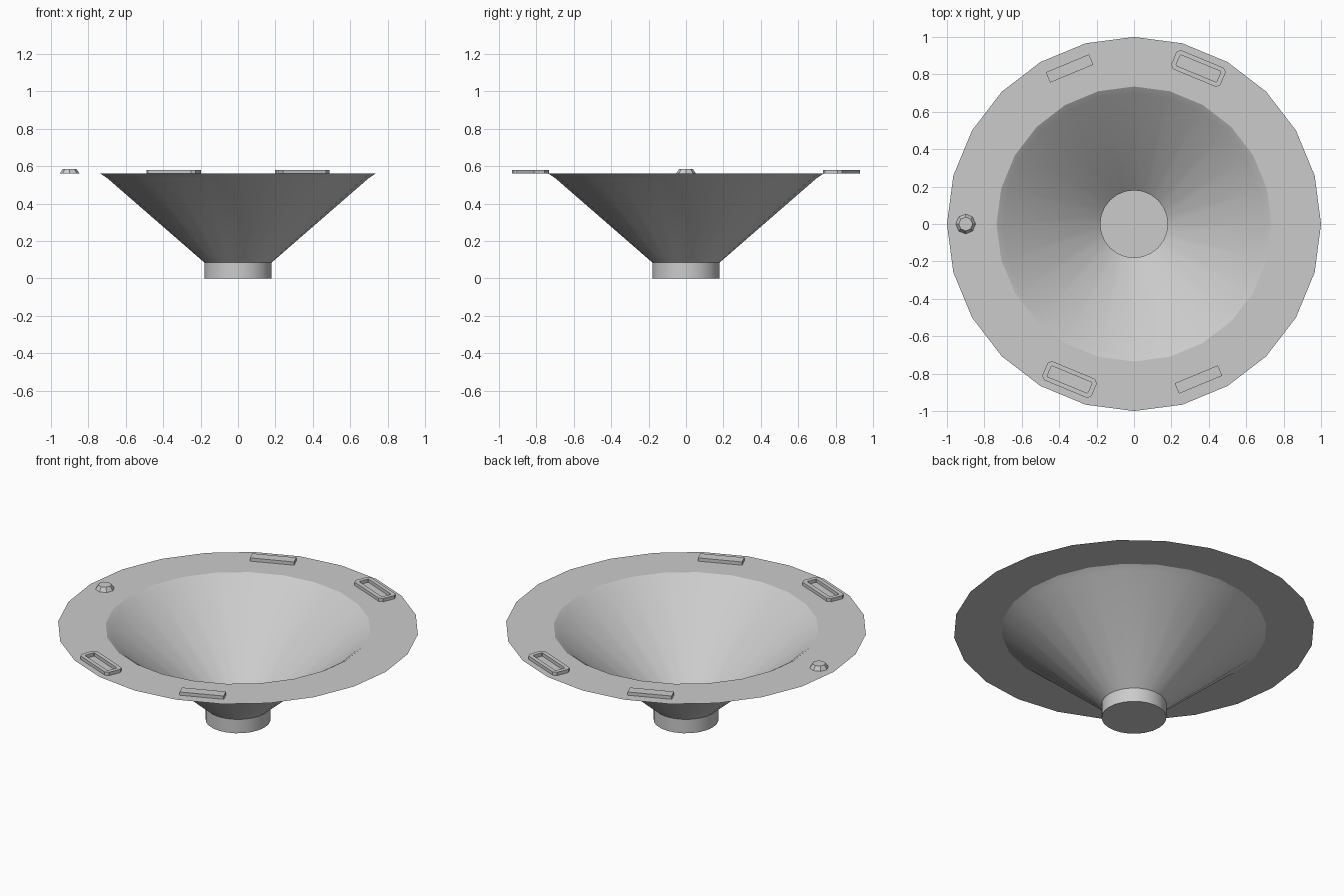
import bpy, bmesh, math
from mathutils import Matrix, Vector

if "Cube" in bpy.data.objects:
    bpy.data.objects.remove(bpy.data.objects["Cube"])

SIDES = 24
TOP = 0.56


def finish(name, bm, smooth=None):
    me = bpy.data.meshes.new(name)
    bm.to_mesh(me)
    bm.free()
    ob = bpy.data.objects.new(name, me)
    bpy.context.collection.objects.link(ob)
    if smooth:
        bpy.ops.object.select_all(action='DESELECT')
        ob.select_set(True)
        bpy.context.view_layer.objects.active = ob
        bpy.ops.object.shade_smooth_by_angle(angle=math.radians(smooth))
    return ob


def ring(bm, r, z, n=SIDES):
    return [bm.verts.new((r * math.cos(2 * math.pi * i / n),
                          r * math.sin(2 * math.pi * i / n), z)) for i in range(n)]


def bridge(bm, a, b):
    n = len(a)
    for i in range(n):
        j = (i + 1) % n
        bm.faces.new((a[i], a[j], b[j], b[i]))


def place(ob, angle, radius=0.9):
    a = math.radians(angle)
    ob.data.transform(Matrix.Translation((radius * math.cos(a), radius * math.sin(a), 0))
                      @ Matrix.Rotation(a - math.pi / 2, 4, 'Z'))


def chamfered_loop(bm, l, w, c, z):
    x, y = l / 2, w / 2
    pts = [(x, -y + c), (x, y - c), (x - c, y), (-x + c, y),
           (-x, y - c), (-x, -y + c), (-x + c, -y), (x - c, -y)]
    return [bm.verts.new((px, py, z)) for px, py in pts]


# Thin sheet funnel: closed foot, cone, rolled lip and flat flange
bm = bmesh.new()
profile = [(0.18, 0), (0.18, 0.085), (0.70, 0.537), (0.735, TOP), (1.0, TOP)]
rings = [ring(bm, r, z) for r, z in profile]
bm.faces.new(list(reversed(rings[0])))
for a, b in zip(rings, rings[1:]):
    bridge(bm, a, b)
finish("funnel_body", bm, 20)

# Raised rectangular frames on opposite sides of the flange
for k, ang in enumerate((67.5, 247.5)):
    bm = bmesh.new()
    loops = [chamfered_loop(bm, 0.285, 0.11, 0.018, TOP),
             chamfered_loop(bm, 0.285, 0.11, 0.018, 0.58),
             chamfered_loop(bm, 0.235, 0.062, 0.004, 0.58),
             chamfered_loop(bm, 0.235, 0.062, 0.004, TOP)]
    for i in range(4):
        bridge(bm, loops[i], loops[(i + 1) % 4])
    bmesh.ops.recalc_face_normals(bm, faces=bm.faces)
    place(finish(f"flange_frame_{k + 1}", bm), ang)

# Solid bars that match the frames
for k, ang in enumerate((112.5, 292.5)):
    bm = bmesh.new()
    bmesh.ops.create_cube(bm, size=1)
    bmesh.ops.scale(bm, vec=(0.25, 0.06, 0.02), verts=bm.verts)
    bmesh.ops.translate(bm, vec=(0, 0, TOP + 0.01), verts=bm.verts)
    place(finish(f"flange_bar_{k + 1}", bm), ang)

# Tapered eight-sided locating stud
bm = bmesh.new()
low, high = ring(bm, 0.053, TOP, 8), ring(bm, 0.037, 0.585, 8)
bridge(bm, low, high)
bm.faces.new(high)
bm.faces.new(list(reversed(low)))
place(finish("locating_stud", bm), 180)
